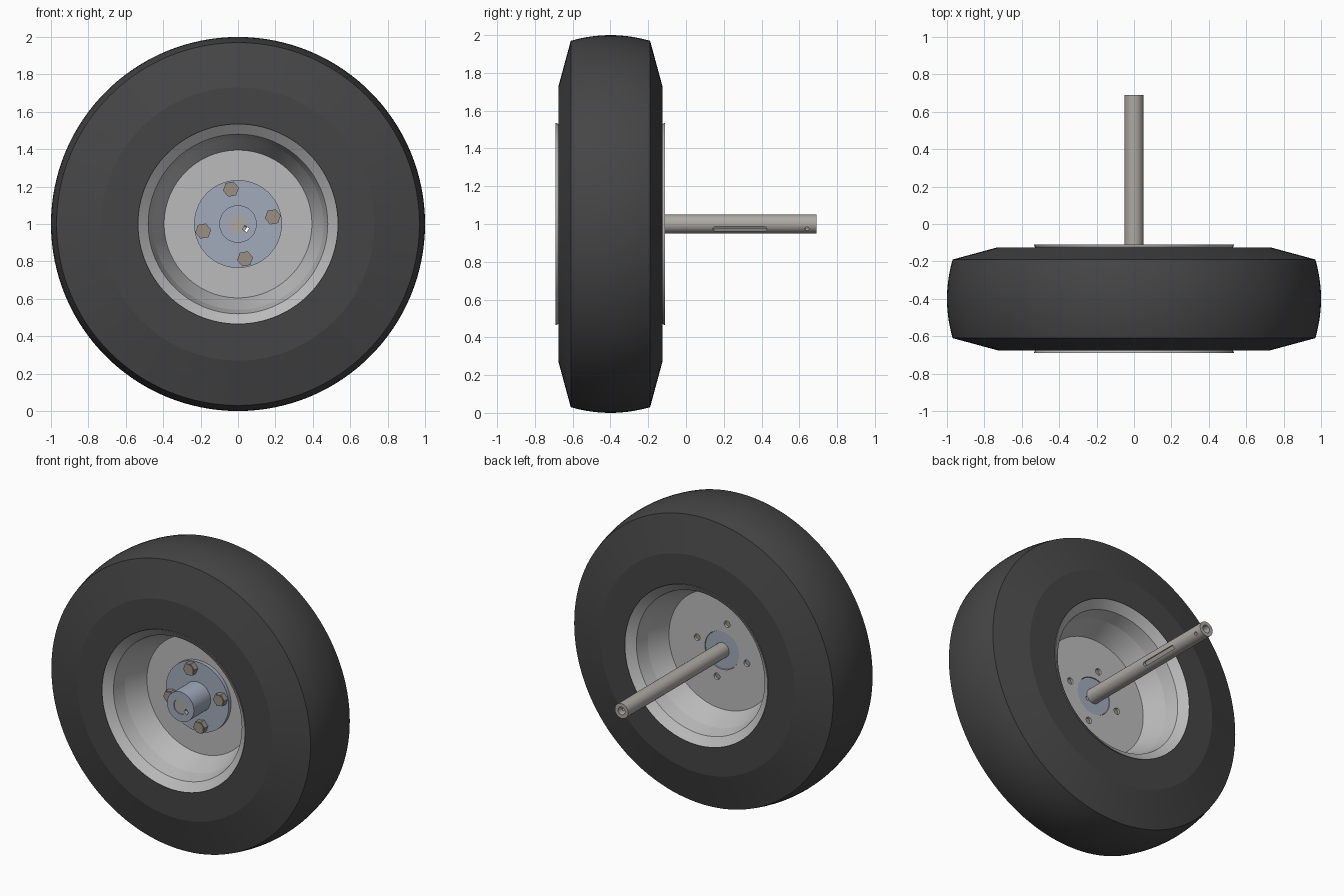
import bpy, bmesh, math
from mathutils import Matrix, Vector

if "Cube" in bpy.data.objects:
    bpy.data.objects.remove(bpy.data.objects["Cube"])

MID = -0.40                      # wheel centre plane
KEY = math.radians(-32)          # direction of the keyways in the xz plane
BOLT_R = 0.19
BOLT_ANGLES = [math.radians(101.5 + 90 * i) for i in range(4)]


def material(name, rgb):
    m = bpy.data.materials.new(name)
    m.diffuse_color = (*rgb, 1)
    m.use_nodes = True
    m.node_tree.nodes["Principled BSDF"].inputs["Base Color"].default_value = m.diffuse_color
    return m


RUBBER = material("rubber", (0.06, 0.06, 0.06))
STEEL = material("rim_grey", (0.50, 0.50, 0.50))
BLUE = material("hub_blue_grey", (0.36, 0.41, 0.50))
SHAFT = material("shaft_metal", (0.42, 0.40, 0.37))
BRASS = material("bolt_metal", (0.32, 0.28, 0.23))


def finish(bm, name, mat, angle=15):
    bmesh.ops.recalc_face_normals(bm, faces=bm.faces)
    me = bpy.data.meshes.new(name)
    bm.to_mesh(me)
    bm.free()
    ob = bpy.data.objects.new(name, me)
    bpy.context.collection.objects.link(ob)
    if mat:
        me.materials.append(mat)
        shade(ob, angle)
    return ob


def shade(ob, angle=15):
    bpy.ops.object.select_all(action='DESELECT')
    ob.select_set(True)
    bpy.context.view_layer.objects.active = ob
    bpy.ops.object.shade_smooth_by_angle(angle=math.radians(angle))


def lathe(name, profile, mat, x=0, z=1, steps=96, angle=15):
    """Revolve a closed (radius, y) outline about a y-parallel axis."""
    bm = bmesh.new()
    n = len(profile)
    rings = []
    for i in range(steps):
        a = 2 * math.pi * i / steps
        c, s = math.cos(a), math.sin(a)
        rings.append([bm.verts.new((x + r * c, y, z + r * s)) for r, y in profile])
    for i in range(steps):
        p, q = rings[i], rings[(i + 1) % steps]
        for j in range(n):
            k = (j + 1) % n
            bm.faces.new((p[j], p[k], q[k], q[j]))
    bmesh.ops.remove_doubles(bm, verts=bm.verts, dist=1e-5)
    return finish(bm, name, mat, angle)


def cylinder(name, r, y0, y1, mat, x=0, z=1, sides=48, spin=0):
    bm = bmesh.new()
    m = (Matrix.Translation((x, (y0 + y1) / 2, z)) @ Matrix.Rotation(spin, 4, 'Y')
         @ Matrix.Rotation(math.pi / 2, 4, 'X'))
    bmesh.ops.create_cone(bm, cap_ends=True, segments=sides, radius1=r, radius2=r,
                          depth=abs(y1 - y0), matrix=m)
    return finish(bm, name, mat, 31)


def slot(name, y0, y1, width, r0, r1):
    """Round-ended cutter pointing out from the axle along the keyway direction."""
    bm = bmesh.new()
    u = Vector((math.cos(KEY), 0, math.sin(KEY)))
    v = Vector((-math.sin(KEY), 0, math.cos(KEY)))
    h = width / 2
    pts = []
    for i in range(18):
        a = math.pi * (i % 9) / 8 + (0 if i < 9 else math.pi)
        pts.append((h * math.cos(a), (y1 if i < 9 else y0) + h * math.sin(a)))
    loops = [[bm.verts.new(Vector((0, y, 1)) + u * r + v * w) for w, y in pts] for r in (r0, r1)]
    bm.faces.new(loops[0])
    bm.faces.new(loops[1])
    for i in range(18):
        j = (i + 1) % 18
        bm.faces.new((loops[0][i], loops[0][j], loops[1][j], loops[1][i]))
    return finish(bm, name, None)


def cut(ob, cutter):
    mod = ob.modifiers.new("cut", 'BOOLEAN')
    mod.operation, mod.solver, mod.object = 'DIFFERENCE', 'EXACT', cutter
    cutter.hide_render = True
    bpy.ops.object.select_all(action='DESELECT')
    bpy.context.view_layer.objects.active = ob
    ob.select_set(True)
    bpy.ops.object.modifier_apply(modifier=mod.name)
    bpy.data.objects.remove(cutter)


def mirrored(half):
    """Complete an outline given for the front half by reflecting it in the centre plane."""
    return half + [(r, 2 * MID - y) for r, y in reversed(half)]


# Tyre: crowned tread, sloped shoulders, flat sidewalls, hollow inside
crown = [(1.0 - 0.03 * t * t, MID - 0.21 * t) for t in (1, .8, .6, .4, .2, .05)]
outer = mirrored([(0.50, -0.62), (0.52, -0.675), (0.73, -0.675)] + crown)
inner = mirrored([(0.50, -0.60), (0.55, -0.63), (0.72, -0.63), (0.91, -0.57), (0.93, -0.45)])
lathe("tyre", outer + inner[::-1], RUBBER, steps=128, angle=11)

# Rim: flared lips and two cones meeting at the central disc
face = [(0.535, -0.69), (0.48, -0.645), (0.458, -0.555), (0.395, -0.41)]
back = [(0.532, -0.692 + 0.012), (0.50, -0.64), (0.475, -0.55), (0.412, -0.41)]
lathe("rim", mirrored(face) + mirrored(back)[::-1], STEEL, angle=8)

# Central disc with bolt holes
disc = lathe("wheel_disc", [(0.40, -0.41), (0.128, -0.41), (0.128, -0.385), (0.40, -0.385)], STEEL)
for a in BOLT_ANGLES:
    cut(disc, cylinder("hole", 0.022, -0.45, -0.35, None,
                       BOLT_R * math.cos(a), 1 + BOLT_R * math.sin(a), 24))
shade(disc)

# Hub: flange, front boss and rear register, with a keyed bore
hub = lathe("hub", [(0.05, -0.615), (0.10, -0.615), (0.10, -0.435), (0.235, -0.435),
                    (0.235, -0.41), (0.126, -0.41), (0.126, -0.39), (0.05, -0.39)], BLUE)
cut(hub, slot("key_slot", -0.7, -0.3, 0.024, 0.03, 0.063))
shade(hub)

# Axle shaft: centre hole at the back end, long keyway, set-screw hole, front keyway
shaft = lathe("axle_shaft", [(0, -0.61), (0.05, -0.61), (0.05, 0.69), (0.026, 0.69),
                             (0.022, 0.62), (0, 0.61)], SHAFT, steps=48)
cut(shaft, slot("keyway", 0.155, 0.415, 0.026, 0.03, 0.08))
cut(shaft, slot("screw_hole", 0.6395, 0.6405, 0.022, 0.015, 0.08))
cut(shaft, slot("front_keyway", -0.7, -0.40, 0.024, 0.035, 0.08))
shade(shaft)

# Hex bolts through the flange
for i, a in enumerate(BOLT_ANGLES):
    x, z = BOLT_R * math.cos(a), 1 + BOLT_R * math.sin(a)
    cylinder(f"bolt_head_{i + 1}", 0.043, -0.472, -0.435, BRASS, x, z, 6, math.radians(20))
    cylinder(f"bolt_crown_{i + 1}", 0.035, -0.476, -0.472, BRASS, x, z, 24)
    cylinder(f"bolt_shank_{i + 1}", 0.0205, -0.435, -0.40, BRASS, x, z, 24)
